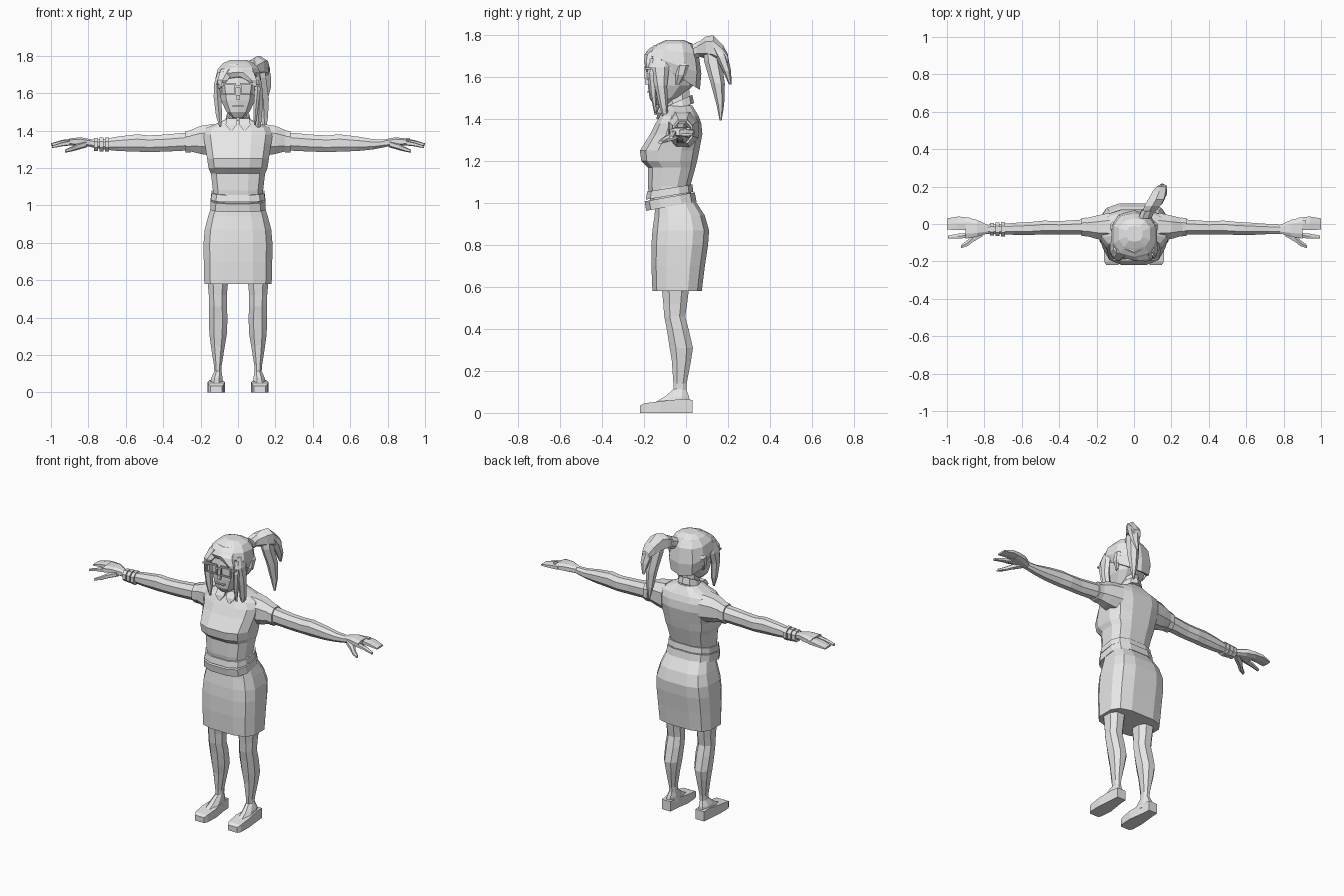
import bpy, bmesh, math

grey = bpy.data.materials.new("light_grey")
grey.diffuse_color = (0.8, 0.8, 0.8, 1)


def finish(name, bm, mirror=False):
    bmesh.ops.recalc_face_normals(bm, faces=bm.faces)
    me = bpy.data.meshes.new(name)
    bm.to_mesh(me)
    bm.free()
    me.materials.append(grey)
    ob = bpy.data.objects.new(name, me)
    bpy.context.collection.objects.link(ob)
    if mirror:
        m = ob.modifiers.new("mirror", 'MIRROR')
        m.use_clip = False
        m.use_mirror_merge = False
    return ob


def loft(name, secs, axis='z', sides=8, power=2.0, mirror=False):
    """Skin over cross-sections (t, u0, u1, v0, v1[, slope]); the section tilts along v."""
    bm = bmesh.new()
    ang = [2 * math.pi * (i + 0.5) / sides for i in range(sides)]
    shape = [(math.copysign(abs(math.cos(a)) ** (2 / power), math.cos(a)),
              math.copysign(abs(math.sin(a)) ** (2 / power), math.sin(a))) for a in ang]
    mu = max(abs(s[0]) for s in shape)
    mv = max(abs(s[1]) for s in shape)
    rings = []
    for s in secs:
        t, u0, u1, v0, v1 = s[:5]
        slope = s[5] if len(s) > 5 else 0
        ring = []
        for p, q in shape:
            u = (u0 + u1) / 2 + (u1 - u0) / 2 * p / mu
            dv = (v1 - v0) / 2 * q / mv
            v, w = (v0 + v1) / 2 + dv, t + slope * dv
            ring.append(bm.verts.new({'z': (u, v, w), 'x': (w, u, v), 'y': (u, w, v)}[axis]))
        rings.append(ring)
    for a, b in zip(rings, rings[1:]):
        for i in range(sides):
            j = (i + 1) % sides
            bm.faces.new((a[i], a[j], b[j], b[i]))
    bm.faces.new(rings[0])
    bm.faces.new(rings[-1])
    return finish(name, bm, mirror)


def box(name, x0, x1, y0, y1, z0, z1, mirror=False):
    return loft(name, [(z0, x0, x1, y0, y1), (z1, x0, x1, y0, y1)], 'z', 4, 2, mirror)


# Skirt
loft("skirt", [(0.58, -.18, .18, -.16, .075), (0.70, -.183, .183, -.165, .09),
               (0.80, -.184, .184, -.165, .105), (0.87, -.178, .178, -.16, .11),
               (0.94, -.16, .16, -.15, .09), (1.01, -.138, .138, -.145, .045)],
     sides=12, power=3.2)

# Blouse body, with the bust in the lower front
loft("blouse", [(1.00, -.135, .135, -.17, .03), (1.08, -.134, .134, -.182, .02),
                (1.17, -.145, .145, -.182, .045), (1.20, -.158, .158, -.213, .053),
                (1.25, -.165, .165, -.22, .063), (1.33, -.178, .178, -.17, .078),
                (1.38, -.185, .185, -.145, .073), (1.415, -.17, .17, -.125, .06),
                (1.44, -.11, .11, -.11, .045), (1.465, -.058, .058, -.10, .03)],
     sides=12, power=2.8)

# Tilted waistband in two layers
loft("belt_upper", [(1.035, -.144, .144, -.192, .035, .16), (1.072, -.142, .142, -.185, .03, .16)],
     sides=12, power=3)
loft("belt_lower", [(0.985, -.148, .148, -.19, .05, .18), (1.03, -.146, .146, -.197, .042, .18)],
     sides=12, power=3)

# Neck and tilted collar
loft("neck", [(1.42, -.05, .05, -.10, .02), (1.55, -.045, .045, -.10, .015)])
loft("collar", [(1.445, -.068, .068, -.122, .038, .4), (1.485, -.058, .058, -.11, .03, .45)],
     sides=10)
loft("collar_tip", [(1.40, .03, .04, -.142, -.132), (1.43, .008, .066, -.135, -.115),
                    (1.465, .005, .062, -.11, -.08)], sides=4, mirror=True)

# Sleeves, cuffs and arms
loft("sleeve", [(.13, -.09, .06, 1.265, 1.435), (.20, -.08, .045, 1.275, 1.425),
                (.26, -.062, .03, 1.29, 1.40)], 'x', 8, 2.3, True)
loft("sleeve_cuff", [(.25, -.066, .034, 1.284, 1.402), (.282, -.064, .032, 1.284, 1.396)],
     'x', 8, 2.3, True)
loft("arm", [(.24, -.058, .026, 1.295, 1.392), (.40, -.055, .015, 1.287, 1.378),
             (.48, -.055, .018, 1.286, 1.374), (.54, -.058, .012, 1.287, 1.38),
             (.64, -.058, .006, 1.291, 1.368), (.72, -.054, .0, 1.299, 1.354),
             (.79, -.052, -.005, 1.312, 1.352)], 'x', 8, 2.2, True)

# Hands: palm, finger group, separate finger and thumb
loft("palm", [(.78, -.05, -.006, 1.314, 1.352), (.84, -.068, .022, 1.318, 1.364),
              (.90, -.078, .036, 1.322, 1.358)], 'x', 8, 3, True)
loft("fingers", [(.88, -.03, .034, 1.323, 1.357), (.94, -.032, .040, 1.324, 1.35),
                 (1.0, -.03, .03, 1.32, 1.332)], 'x', 6, 3, True)
loft("index_finger", [(.88, -.075, -.045, 1.322, 1.35), (.94, -.077, -.052, 1.316, 1.338),
                      (.995, -.078, -.062, 1.306, 1.32)], 'x', 6, 3, True)
loft("thumb", [(.81, -.066, -.02, 1.31, 1.345), (.86, -.095, -.05, 1.296, 1.33),
               (.89, -.118, -.086, 1.288, 1.314), (.925, -.13, -.112, 1.282, 1.298)],
     'x', 6, 2.5, True)
box("hand_stud", .90, .92, 0, .02, 1.35, 1.36)

# Bracelets on one wrist
for i, x in enumerate((-.76, -.73, -.70)):
    g = .002 * i
    loft("bracelet", [(x - .011, -.062 - g, .006 + g, 1.291 - g, 1.36 + g),
                      (x + .011, -.062 - g, .006 + g, 1.291 - g, 1.36 + g)], 'x', 8, 2.2)

# Legs
loft("leg", [(.08, .087, .125, -.057, .0), (.14, .088, .128, -.06, .003),
             (.25, .07, .145, -.068, .024), (.31, .06, .153, -.078, .033),
             (.40, .056, .156, -.092, .012), (.46, .06, .154, -.104, -.004),
             (.52, .06, .156, -.108, .005), (.62, .05, .165, -.118, .018)],
     sides=8, power=2.3, mirror=True)

# Shoes
loft("shoe", [(-.22, .085, .148, 0, .034), (-.20, .075, .16, 0, .045),
              (-.12, .07, .162, 0, .056), (-.02, .085, .152, 0, .066),
              (.03, .088, .148, 0, .062)], 'y', 4, 2, True)
loft("shoe_upper", [(.04, .08, .15, -.165, .02), (.078, .083, .143, -.10, .014),
                    (.115, .088, .126, -.058, .0)], mirror=True)

# Head with ears
loft("head", [(1.468, -.03, .03, -.152, -.08), (1.50, -.062, .062, -.174, -.03),
              (1.56, -.09, .09, -.182, .035), (1.64, -.105, .105, -.183, .058),
              (1.72, -.10, .10, -.168, .05)], sides=10, power=2.5)
loft("ear", [(1.565, .09, .10, -.05, -.03), (1.61, .095, .122, -.05, .0),
             (1.655, .098, .126, -.045, .015), (1.67, .10, .115, -.03, .005)],
     sides=6, mirror=True)
box("nose", -.01, .01, -.196, -.17, 1.565, 1.59)
box("mouth", -.03, .03, -.187, -.17, 1.527, 1.533)

# Hair cap, tilted so the hairline is high at the front
loft("hair_cap", [(1.615, -.108, .108, -.183, .066, -.6), (1.665, -.12, .122, -.196, .073, -.35),
                  (1.725, -.108, .112, -.175, .06, -.1), (1.76, -.08, .085, -.135, .03),
                  (1.778, -.04, .045, -.095, -.01)], sides=10, power=2.5)

# Swept fringe and long locks beside the face
loft("fringe", [(1.635, .085, .098, -.19, -.165), (1.67, .045, .10, -.20, -.16),
                (1.71, -.03, .085, -.198, -.14), (1.755, -.05, .05, -.15, -.08)], sides=6)
loft("fringe_small", [(1.625, -.105, -.092, -.188, -.16), (1.67, -.11, -.055, -.197, -.15),
                      (1.73, -.09, -.01, -.17, -.10)], sides=6)
loft("front_lock_long", [(1.375, .102, .11, -.10, -.088), (1.45, .092, .125, -.125, -.085),
                         (1.56, .095, .135, -.15, -.09), (1.65, .10, .128, -.17, -.08),
                         (1.71, .085, .11, -.155, -.07)], sides=6)
loft("front_lock", [(1.42, -.10, -.09, -.15, -.14), (1.48, -.118, -.085, -.162, -.118),
                    (1.58, -.13, -.09, -.175, -.105), (1.65, -.128, -.10, -.175, -.08),
                    (1.71, -.11, -.085, -.155, -.07)], sides=6)
loft("cheek_lock", [(1.43, .085, .095, -.15, -.14), (1.52, .082, .108, -.172, -.14),
                    (1.62, .09, .12, -.185, -.14), (1.69, .08, .11, -.17, -.11)], sides=6)

# Ponytail set to one side: tie, arching base, two hanging ends
loft("hair_tie", [(.035, .025, .095, 1.69, 1.755, -.2), (.075, .04, .11, 1.70, 1.775, -.2)],
     'y', 8)
loft("ponytail_base", [(.05, .04, .10, 1.70, 1.76), (.095, .055, .14, 1.69, 1.795),
                       (.13, .075, .16, 1.68, 1.80), (.175, .10, .17, 1.665, 1.755),
                       (.20, .12, .168, 1.66, 1.71)], 'y', 6, 2.2)
loft("ponytail_long", [(1.395, .138, .148, .16, .17), (1.47, .12, .16, .145, .182),
                       (1.57, .105, .165, .118, .185), (1.68, .085, .15, .085, .17),
                       (1.76, .085, .14, .09, .15)], sides=6)
loft("ponytail_outer", [(1.565, .145, .158, .205, .217), (1.63, .13, .176, .175, .215),
                        (1.70, .11, .175, .14, .20), (1.76, .10, .155, .11, .165)], sides=6)

# Glasses: two frames, bridge and side arms
for z0, z1 in ((1.592, 1.599), (1.645, 1.654)):
    box("glasses_rim", .012, .088, -.199, -.188, z0, z1, True)
for x0, x1 in ((.012, .019), (.081, .088)):
    box("glasses_side", x0, x1, -.199, -.188, 1.592, 1.654, True)
box("glasses_bridge", -.014, .014, -.199, -.19, 1.63, 1.64)
box("glasses_arm", .106, .113, -.19, -.02, 1.637, 1.647, True)
box("glasses_hinge", .085, .113, -.196, -.188, 1.637, 1.647, True)
